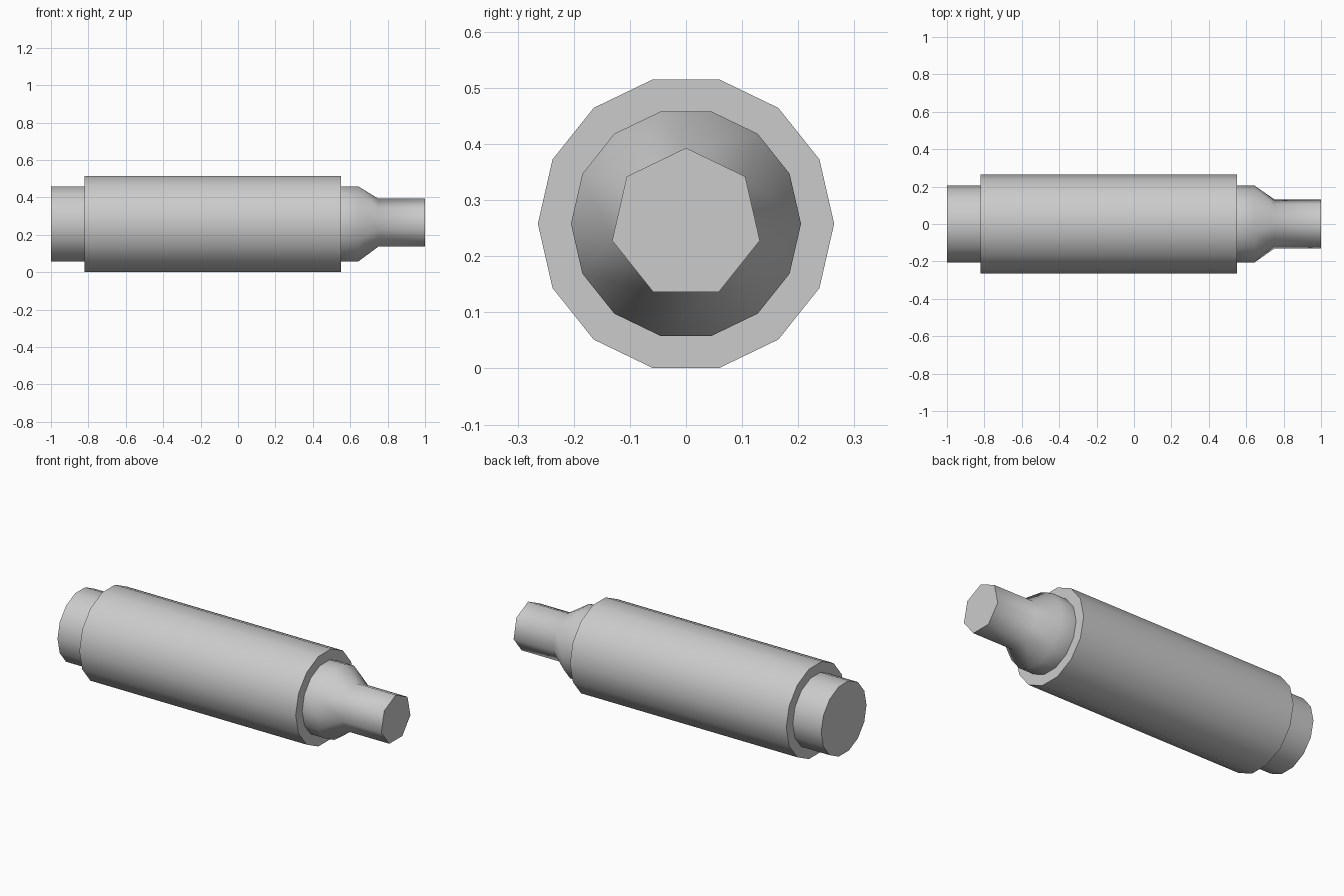
import bpy, bmesh
from math import sin, cos, pi, radians

if "Cube" in bpy.data.objects:
    bpy.data.objects.remove(bpy.data.objects["Cube"])

CENTRE_Z = 0.258
SIDES = 14


def ring(bm, x, radius, sides, start=0.0):
    """Ring of vertices around the long (x) axis."""
    return [bm.verts.new((x,
                          radius * cos(start + 2 * pi * i / sides),
                          CENTRE_Z + radius * sin(start + 2 * pi * i / sides)))
            for i in range(sides)]


def bridge(bm, a, b):
    """Quads between two rings with the same number of vertices."""
    n = len(a)
    for i in range(n):
        j = (i + 1) % n
        bm.faces.new((a[i], a[j], b[j], b[i]))


bm = bmesh.new()

# Rear collar, thick barrel and front collar: one stepped skin of 14 sides
profile = [(-1.0, 0.205), (-0.82, 0.205), (-0.82, 0.264),
           (0.55, 0.264), (0.55, 0.205), (0.645, 0.205)]
rings = [ring(bm, x, r, SIDES) for x, r in profile]
for a, b in zip(rings, rings[1:]):
    bridge(bm, a, b)
bm.faces.new(rings[0])

# Narrow tip with 7 sides, each corner centred on every other barrel side
half_step = pi / SIDES
tip_base = ring(bm, 0.75, 0.135, SIDES // 2, 3 * half_step)
tip_end = ring(bm, 1.0, 0.135, SIDES // 2, 3 * half_step)
bridge(bm, tip_base, tip_end)
bm.faces.new(tip_end)

# Tapered shoulder: pairs of collar vertices collapse to one tip vertex
collar = rings[-1]
for k in range(SIDES // 2):
    first = collar[2 * k + 1]
    second = collar[(2 * k + 2) % SIDES]
    third = collar[(2 * k + 3) % SIDES]
    here, after = tip_base[k], tip_base[(k + 1) % (SIDES // 2)]
    bm.faces.new((first, second, here))
    bm.faces.new((second, third, after, here))

bmesh.ops.recalc_face_normals(bm, faces=bm.faces[:])
mesh = bpy.data.meshes.new("stepped_cylinder")
bm.to_mesh(mesh)
bm.free()
obj = bpy.data.objects.new("stepped_cylinder", mesh)
bpy.context.collection.objects.link(obj)

# Smooth sides, sharp steps and ends
bpy.context.view_layer.objects.active = obj
obj.select_set(True)
bpy.ops.object.shade_smooth_by_angle(angle=radians(60))
